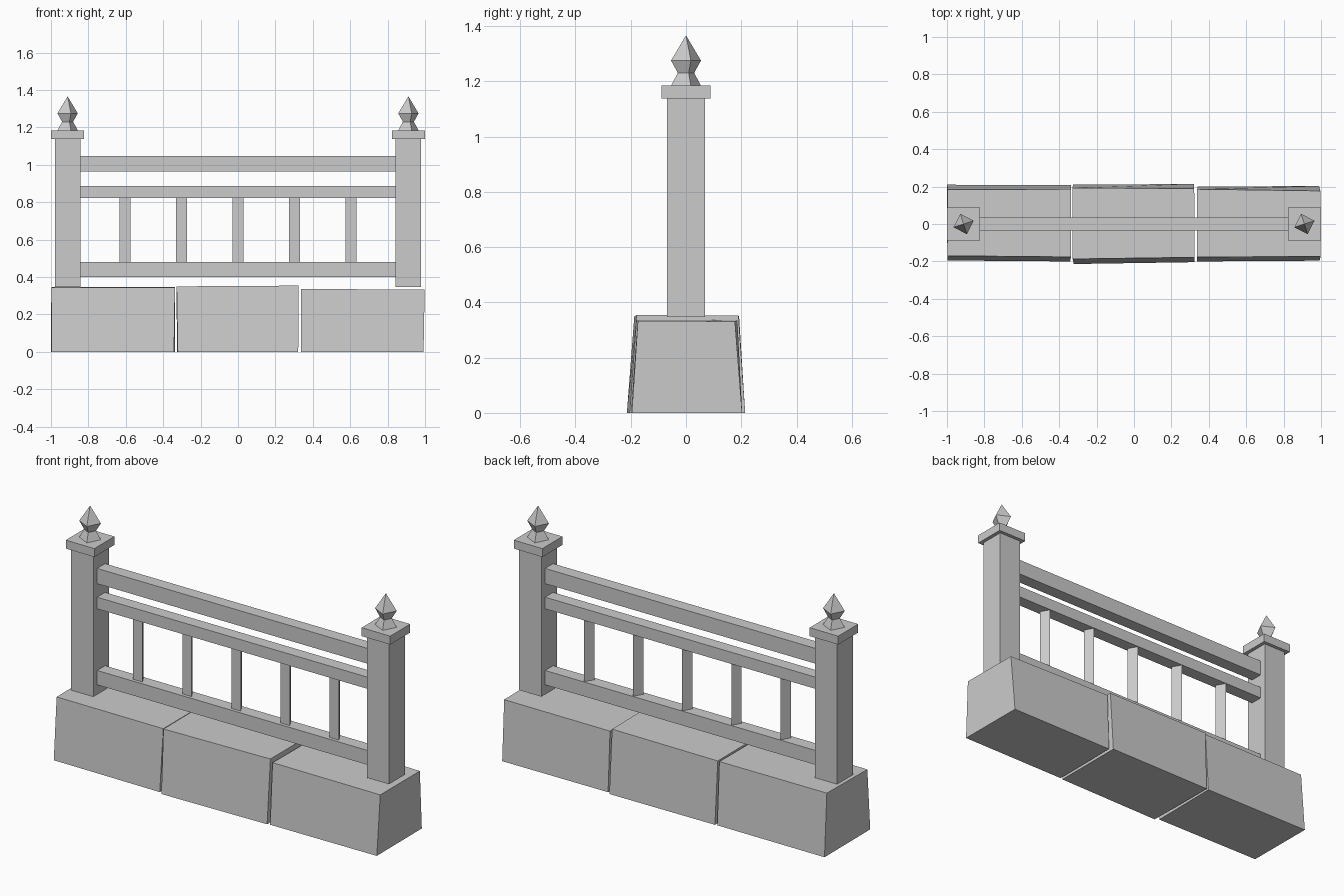
import bpy, bmesh, math

if "Cube" in bpy.data.objects:
    bpy.data.objects.remove(bpy.data.objects["Cube"])


def finish(name, bm):
    bmesh.ops.recalc_face_normals(bm, faces=bm.faces)
    mesh = bpy.data.meshes.new(name)
    bm.to_mesh(mesh)
    bm.free()
    obj = bpy.data.objects.new(name, mesh)
    bpy.context.collection.objects.link(obj)
    return obj


def loft(name, rings):
    """Bridge a stack of rings with equal point counts; one-point last ring is a tip."""
    bm = bmesh.new()
    loops = [[bm.verts.new(p) for p in ring] for ring in rings]
    for a, b in zip(loops, loops[1:]):
        n = len(a)
        for i in range(n):
            j = (i + 1) % n
            bm.faces.new((a[i], a[j], b[0]) if len(b) == 1 else (a[i], a[j], b[j], b[i]))
    bm.faces.new(loops[0][::-1])
    if len(loops[-1]) > 2:
        bm.faces.new(loops[-1])
    return finish(name, bm)


def rect(x0, x1, y0, y1, z):
    return [(x0, y0, z), (x1, y0, z), (x1, y1, z), (x0, y1, z)]


def box(name, x0, x1, y0, y1, z0, z1):
    return loft(name, [rect(x0, x1, y0, y1, z0), rect(x0, x1, y0, y1, z1)])


def ngon(cx, r, z, sides, start):
    return [(cx + r * math.cos(start + 2 * math.pi * i / sides),
             r * math.sin(start + 2 * math.pi * i / sides), z) for i in range(sides)]


# Rough tapered stone blocks, corners in order front-left, front-right, back-right, back-left
loft("stone_left", [
    [(-0.998, -0.195, 0), (-0.342, -0.2, 0), (-0.338, 0.208, 0), (-1.0, 0.21, 0)],
    [(-0.998, -0.17, 0.343), (-0.337, -0.176, 0.345), (-0.336, 0.186, 0.346), (-0.996, 0.184, 0.346)]])
loft("stone_middle", [
    [(-0.322, -0.214, 0), (0.322, -0.204, 0), (0.322, 0.214, 0), (-0.325, 0.21, 0)],
    [(-0.328, -0.187, 0.35), (0.324, -0.178, 0.354), (0.322, 0.19, 0.352), (-0.33, 0.192, 0.35)]])
loft("stone_right", [
    [(0.338, -0.2, 0), (0.992, -0.196, 0), (0.99, 0.203, 0), (0.34, 0.2, 0)],
    [(0.336, -0.176, 0.336), (0.998, -0.174, 0.333), (0.996, 0.177, 0.331), (0.338, 0.186, 0.335)]])

# Posts with caps and four-sided spike finials
for side, cx in (("left", -0.911), ("right", 0.911)):
    box("post_" + side, cx - 0.068, cx + 0.068, -0.069, 0.069, 0.347, 1.137)
    box("post_cap_" + side, cx - 0.088, cx + 0.088, -0.088, 0.088, 1.137, 1.184)
    turn = math.radians(18)
    rings = [ngon(cx, r, z, 4, turn) for r, z in ((0.057, 1.184), (0.031, 1.23), (0.057, 1.275))]
    loft("finial_" + side, rings + [[(cx, 0, 1.366)]])

# Horizontal rails
for name, z0, z1 in (("bottom_rail", 0.4, 0.48), ("middle_rail", 0.823, 0.888), ("top_rail", 0.963, 1.048)):
    box(name, -0.845, 0.845, -0.035, 0.035, z0, z1)

# Three-sided balusters, flat side to the front
for i in range(5):
    cx = (i - 2) * 0.3025
    loft(f"baluster_{i + 1}", [ngon(cx, 0.0335, z, 3, math.pi / 2) for z in (0.475, 0.828)])
